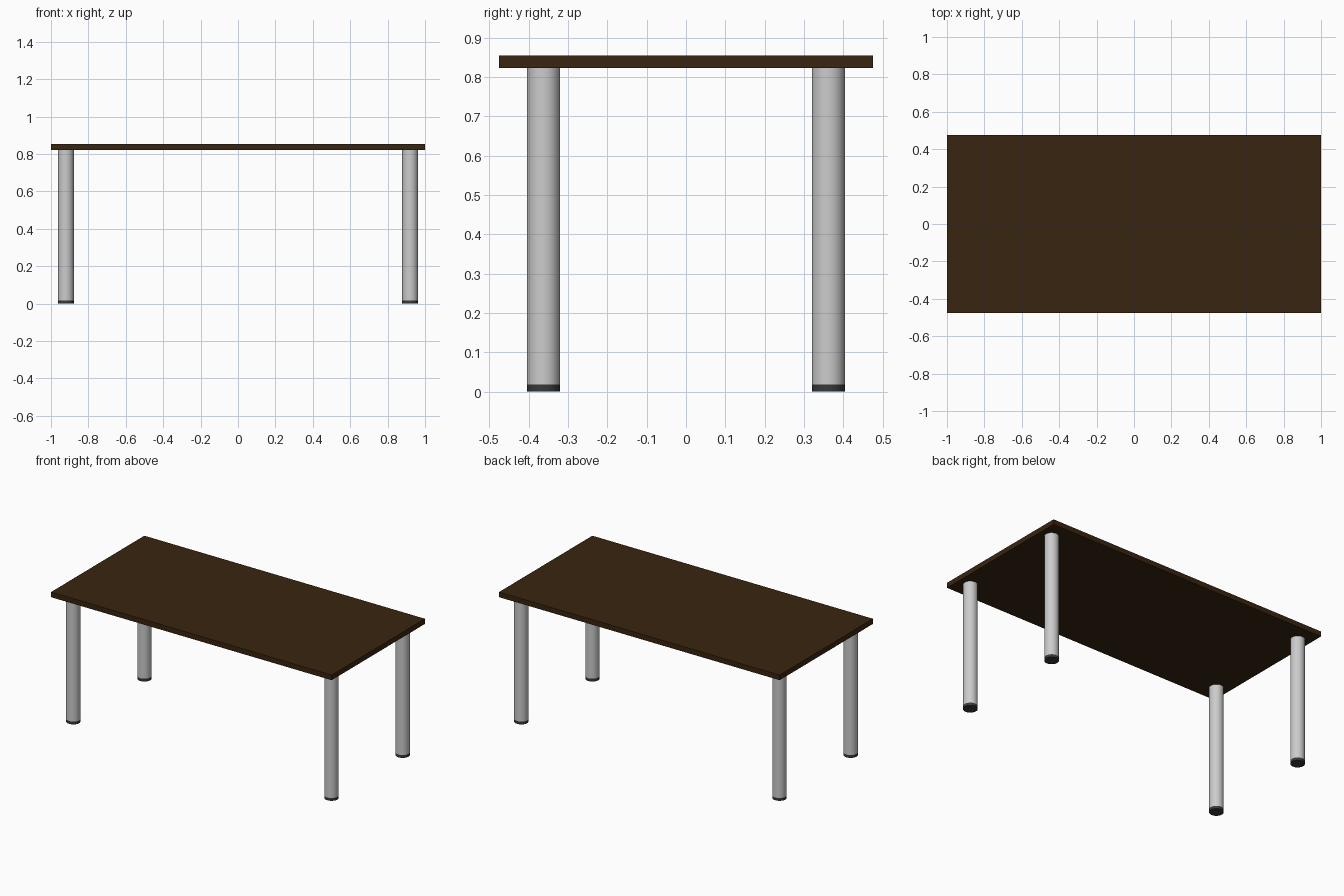
import bpy
from math import radians

if "Cube" in bpy.data.objects:
    bpy.data.objects.remove(bpy.data.objects["Cube"])

LEG_R, FOOT_H, UNDERSIDE, TOP = 0.042, 0.018, 0.822, 0.855


def material(name, colour):
    mat = bpy.data.materials.new(name)
    mat.diffuse_color = (*colour, 1)
    mat.use_nodes = True
    mat.node_tree.nodes["Principled BSDF"].inputs["Base Color"].default_value = mat.diffuse_color
    return mat


def cylinder(name, x, y, z0, z1, mat=None):
    bpy.ops.mesh.primitive_cylinder_add(
        vertices=48, radius=LEG_R, depth=z1 - z0, location=(x, y, (z0 + z1) / 2))
    obj = bpy.context.object
    obj.name = name
    bpy.ops.object.shade_smooth_by_angle(angle=radians(30))
    if mat:
        obj.data.materials.append(mat)


wood = material("dark_wood", (0.04, 0.018, 0.005))
rubber = material("dark_rubber", (0.04, 0.04, 0.045))

# Table top slab
bpy.ops.mesh.primitive_cube_add(size=1, location=(0, 0, (UNDERSIDE + TOP) / 2))
top = bpy.context.object
top.name = "table_top"
top.scale = (2, 0.95, TOP - UNDERSIDE)
bpy.ops.object.transform_apply(location=False, rotation=False, scale=True)
top.data.materials.append(wood)

# Four round legs, each with a dark foot pad
for side, x in (("left", -0.92), ("right", 0.92)):
    for end, y in (("front", -0.362), ("back", 0.362)):
        cylinder(f"{end}_{side}_leg", x, y, FOOT_H, UNDERSIDE)
        cylinder(f"{end}_{side}_foot", x, y, 0, FOOT_H, rubber)
